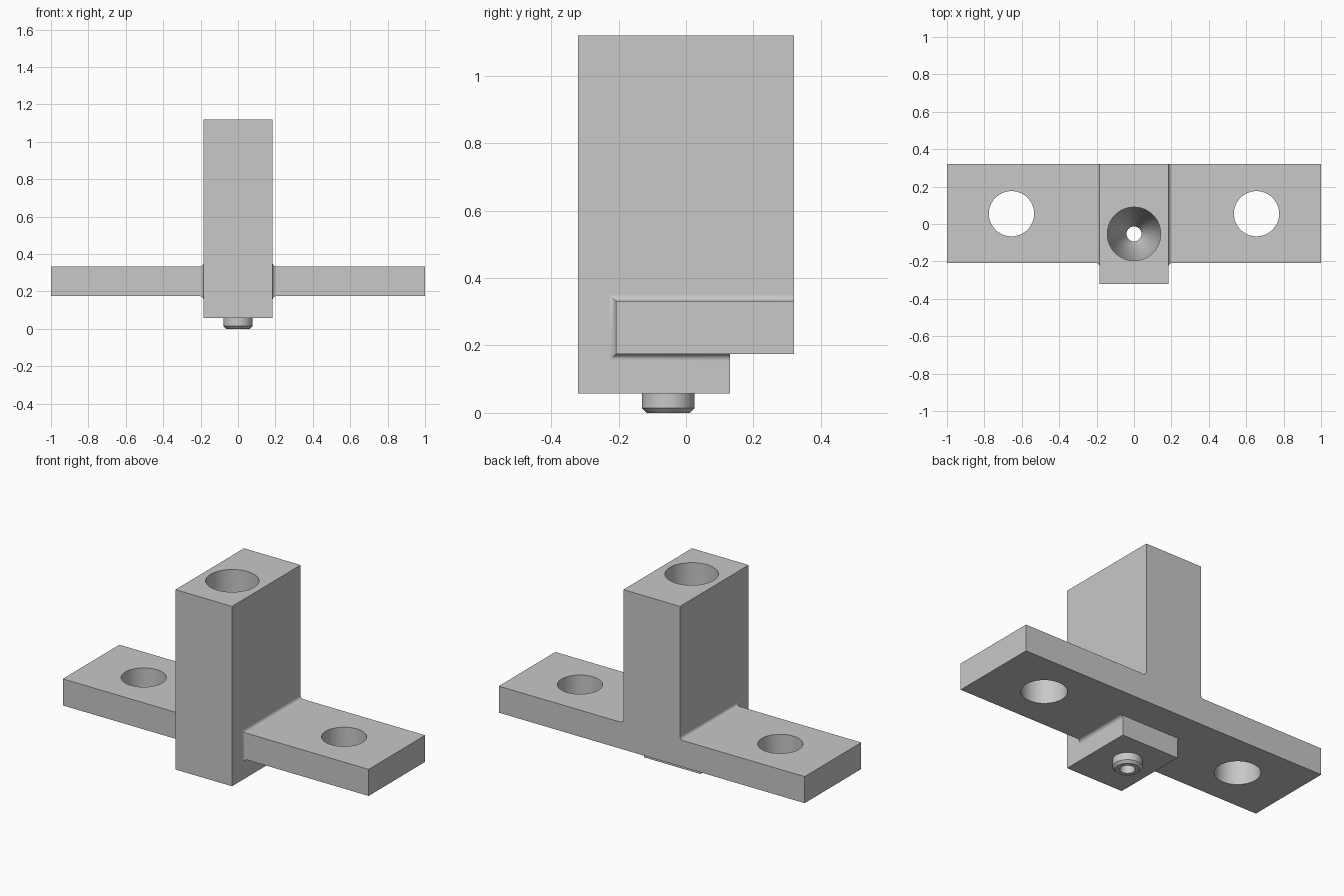
import bpy, bmesh
from math import sin, cos, pi, radians

cube = bpy.data.objects.get("Cube")
if cube:
    bpy.data.objects.remove(cube, do_unlink=True)

GREY = 0.58
mat = bpy.data.materials.new("plain grey")
mat.use_nodes = True
mat.diffuse_color = (GREY, GREY, GREY, 1)
mat.node_tree.nodes["Principled BSDF"].inputs["Base Color"].default_value = (GREY, GREY, GREY, 1)


def make_object(name, bm):
    bmesh.ops.remove_doubles(bm, verts=bm.verts, dist=1e-5)
    bmesh.ops.dissolve_degenerate(bm, edges=bm.edges, dist=1e-5)
    bmesh.ops.recalc_face_normals(bm, faces=bm.faces)
    mesh = bpy.data.meshes.new(name)
    bm.to_mesh(mesh)
    bm.free()
    mesh.materials.append(mat)
    obj = bpy.data.objects.new(name, mesh)
    bpy.context.collection.objects.link(obj)
    return obj


def lathe(name, profile, x, y, steps=64):
    """Revolve a (radius, z) profile about a vertical axis at x, y."""
    bm = bmesh.new()
    rings = [[bm.verts.new((x + r * cos(2 * pi * i / steps), y + r * sin(2 * pi * i / steps), z))
              for i in range(steps)] for r, z in profile]
    for low, high in zip(rings, rings[1:]):
        for i in range(steps):
            j = (i + 1) % steps
            bm.faces.new((low[i], low[j], high[j], high[i]))
    return bm, rings


def cutter(name, profile, x, y):
    bm, rings = lathe(name, profile, x, y)
    bm.faces.new(rings[0])
    bm.faces.new(rings[-1])
    obj = make_object(name, bm)
    obj.hide_render = True
    return obj


def finish(obj):
    bpy.ops.object.select_all(action='DESELECT')
    obj.select_set(True)
    bpy.context.view_layer.objects.active = obj
    bpy.ops.object.shade_smooth_by_angle(angle=radians(30))
    weighted = obj.modifiers.new("flat_normals", 'WEIGHTED_NORMAL')
    weighted.keep_sharp = True


# Main dimensions
HALF_BLOCK, FILLET = 0.185, 0.02
BACK, STEP_Y, FLANGE_Z = 0.32, 0.13, 0.175
BORE_Y, BORE_R, PORT_R = -0.053, 0.143, 0.04


def section(front, top, bottom):
    """Side outline with a stepped lower back edge."""
    return [(front, top), (BACK, top), (BACK, FLANGE_Z),
            (STEP_Y, FLANGE_Z), (STEP_Y, bottom), (front, bottom)]


def flange_section(d):
    return section(-0.208 - d, 0.332 + d, FLANGE_Z - d)


# Body: block, filleted roots and flange wings, lofted along x
half = [(HALF_BLOCK, section(-BACK, 1.12, 0.057))]
for i in range(9):
    a = i / 8 * pi / 2
    half.append((HALF_BLOCK + FILLET * (1 - cos(a)), flange_section(FILLET * (1 - sin(a)))))
half.append((1.0, flange_section(0)))
stations = [(-x, s) for x, s in reversed(half)] + half

bm = bmesh.new()
rings = [[bm.verts.new((x, y, z)) for y, z in s] for x, s in stations]
for a, b in zip(rings, rings[1:]):
    for i in range(len(a)):
        j = (i + 1) % len(a)
        bm.faces.new((a[i], a[j], b[j], b[i]))
bm.faces.new(rings[0])
bm.faces.new(rings[-1])
body = make_object("bracket_body", bm)

# Bore with tapered floor and narrow port, plus two mounting holes
cutters = [cutter("bore_cutter", [(PORT_R, -0.1), (PORT_R, 0.15), (BORE_R, 0.33), (BORE_R, 1.3)], 0, BORE_Y)]
for side, x in (("left", 0.655), ("right", -0.655)):
    cutters.append(cutter(side + "_hole_cutter", [(0.121, 0), (0.121, 0.6)], x, 0.055))
bpy.context.view_layer.objects.active = body
for c in cutters:
    cut = body.modifiers.new(c.name, 'BOOLEAN')
    cut.operation, cut.solver, cut.object = 'DIFFERENCE', 'EXACT', c
    bpy.ops.object.modifier_apply(modifier=cut.name)
    bpy.data.objects.remove(c, do_unlink=True)
finish(body)

# Chamfered outlet spigot under the block
bm, _ = lathe("outlet_spigot", [(PORT_R, 0.057), (PORT_R, 0), (0.064, 0), (0.078, 0.014), (0.078, 0.057)],
              0, BORE_Y)
finish(make_object("outlet_spigot", bm))
